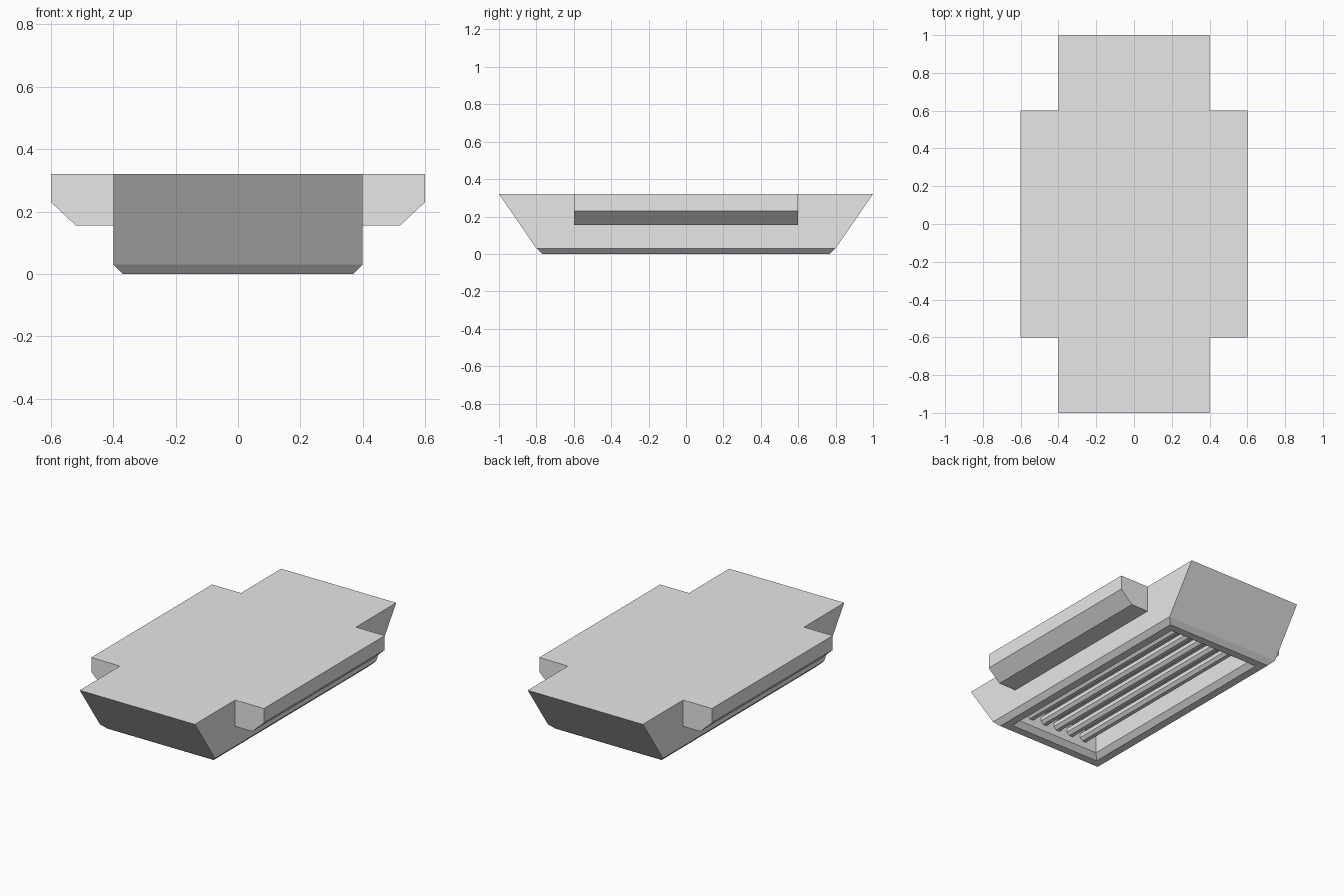
import bpy, bmesh, math

if "Cube" in bpy.data.objects:
    bpy.data.objects.remove(bpy.data.objects["Cube"])

grey = bpy.data.materials.new("light_grey")
grey.diffuse_color = (0.8, 0.8, 0.8, 1)
grey.use_nodes = True
grey.node_tree.nodes["Principled BSDF"].inputs["Base Color"].default_value = grey.diffuse_color


def finish(name, bm):
    bmesh.ops.recalc_face_normals(bm, faces=bm.faces)
    mesh = bpy.data.meshes.new(name)
    bm.to_mesh(mesh)
    bm.free()
    mesh.materials.append(grey)
    obj = bpy.data.objects.new(name, mesh)
    bpy.context.collection.objects.link(obj)
    return obj


def skin(bm, rings, closed):
    """Join successive vertex rings with quads."""
    for a, b in zip(rings, rings[1:]):
        n = len(a)
        for i in range(n if closed else n - 1):
            j = (i + 1) % n
            bm.faces.new((a[i], a[j], b[j], b[i]))


# Housing: rectangles (half x, half y, z) from the top, round the rim, into the recess
bm = bmesh.new()
sections = [(0.40, 1.00, 0.32), (0.40, 0.80, 0.03), (0.37, 0.77, 0.0),
            (0.32, 0.72, 0.0), (0.29, 0.69, 0.03), (0.29, 0.69, 0.15)]
rings = [[bm.verts.new((sx * x, sy * y, z))
          for sx, sy in ((-1, -1), (1, -1), (1, 1), (-1, 1))]
         for x, y, z in sections]
skin(bm, rings, True)
bm.faces.new(rings[0])
bm.faces.new(rings[-1])
finish("housing", bm)

# Side flanges: chamfered profile along y, open against the housing
profile = [(0.40, 0.32), (0.60, 0.32), (0.60, 0.23), (0.52, 0.155), (0.40, 0.155)]
for side, label in ((-1, "left"), (1, "right")):
    bm = bmesh.new()
    rings = [[bm.verts.new((side * x, y, z)) for x, z in profile]
             for y in (-0.6, 0.6)]
    skin(bm, rings, False)
    for ring in rings:
        bm.faces.new(ring)
    finish(label + "_flange", bm)

# Five octagonal tubes running the length of the recess
for k in range(5):
    bm = bmesh.new()
    cx, r = (k - 2) * 0.1, 0.032
    rings = [[bm.verts.new((cx + r * math.cos((i + 0.5) * math.pi / 4), y,
                            0.1 + r * math.sin((i + 0.5) * math.pi / 4)))
              for i in range(8)] for y in (-0.69, 0.69)]
    skin(bm, rings, True)
    finish("tube_%d" % (k + 1), bm)
